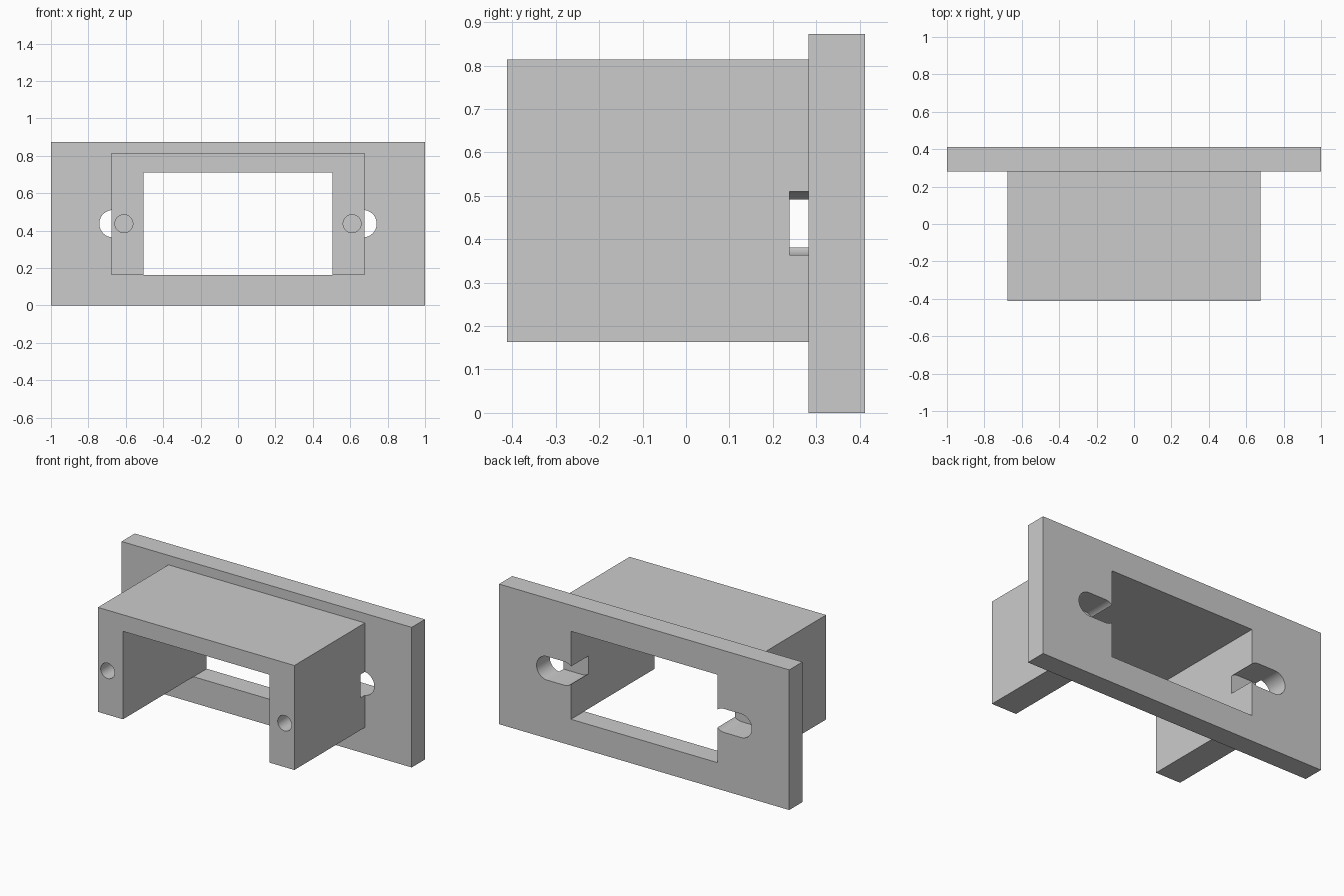
import bpy, bmesh
from math import sin, cos, pi, radians

if "Cube" in bpy.data.objects:
    bpy.data.objects.remove(bpy.data.objects["Cube"])

HOLE_X, HOLE_Z = 0.61, 0.4365


def prism(name, pts, y0, y1):
    """Extrude an (x, z) outline from y0 to y1."""
    bm = bmesh.new()
    face = bm.faces.new([bm.verts.new((x, y0, z)) for x, z in pts])
    new = bmesh.ops.extrude_face_region(bm, geom=[face])["geom"]
    verts = [v for v in new if isinstance(v, bmesh.types.BMVert)]
    bmesh.ops.translate(bm, vec=(0, y1 - y0, 0), verts=verts)
    bmesh.ops.recalc_face_normals(bm, faces=bm.faces)
    mesh = bpy.data.meshes.new(name)
    bm.to_mesh(mesh)
    bm.free()
    obj = bpy.data.objects.new(name, mesh)
    bpy.context.collection.objects.link(obj)
    return obj


def rect(x, z0, z1):
    return [(-x, z0), (x, z0), (x, z1), (-x, z1)]


def slot(cx, cz, r, half, n=24):
    """Rounded slot outline; half = 0 gives a circle."""
    if half == 0:
        return [(cx + r * cos(2 * pi * i / (2 * n)), cz + r * sin(2 * pi * i / (2 * n)))
                for i in range(2 * n)]
    return [(cx + s * (half + r * cos(a)), cz + s * r * sin(a))
            for s in (1, -1) for a in (-pi / 2 + pi * i / n for i in range(n + 1))]


def combine(target, tool, operation):
    mod = target.modifiers.new(operation, "BOOLEAN")
    mod.operation, mod.solver, mod.object = operation, "EXACT", tool
    bpy.context.view_layer.objects.active = target
    bpy.ops.object.modifier_apply(modifier=mod.name)
    bpy.data.objects.remove(tool)


# Flange plate with its rectangular window
bracket = prism("mounting_bracket", rect(1.0, 0, 0.873), 0.282, 0.412)
combine(bracket, prism("window_cutter", rect(0.504, 0.163, 0.711), 0.1, 0.6), "DIFFERENCE")

# Channel housing, open at the bottom
channel = [(-0.677, 0.163), (-0.504, 0.163), (-0.504, 0.711), (0.504, 0.711),
           (0.504, 0.163), (0.677, 0.163), (0.677, 0.814), (-0.677, 0.814)]
combine(bracket, prism("housing", channel, -0.412, 0.282), "UNION")

# Rear rounded slots and blind front screw holes
for side in (-1, 1):
    x = side * HOLE_X
    combine(bracket, prism("slot_cutter", slot(x, HOLE_Z, 0.0735, 0.058), 0.238, 0.6), "DIFFERENCE")
    combine(bracket, prism("hole_cutter", slot(x, HOLE_Z, 0.048, 0), -0.6, -0.16), "DIFFERENCE")

bpy.ops.object.select_all(action="DESELECT")
bracket.select_set(True)
bpy.context.view_layer.objects.active = bracket
bpy.ops.object.shade_smooth_by_angle(angle=radians(30))
